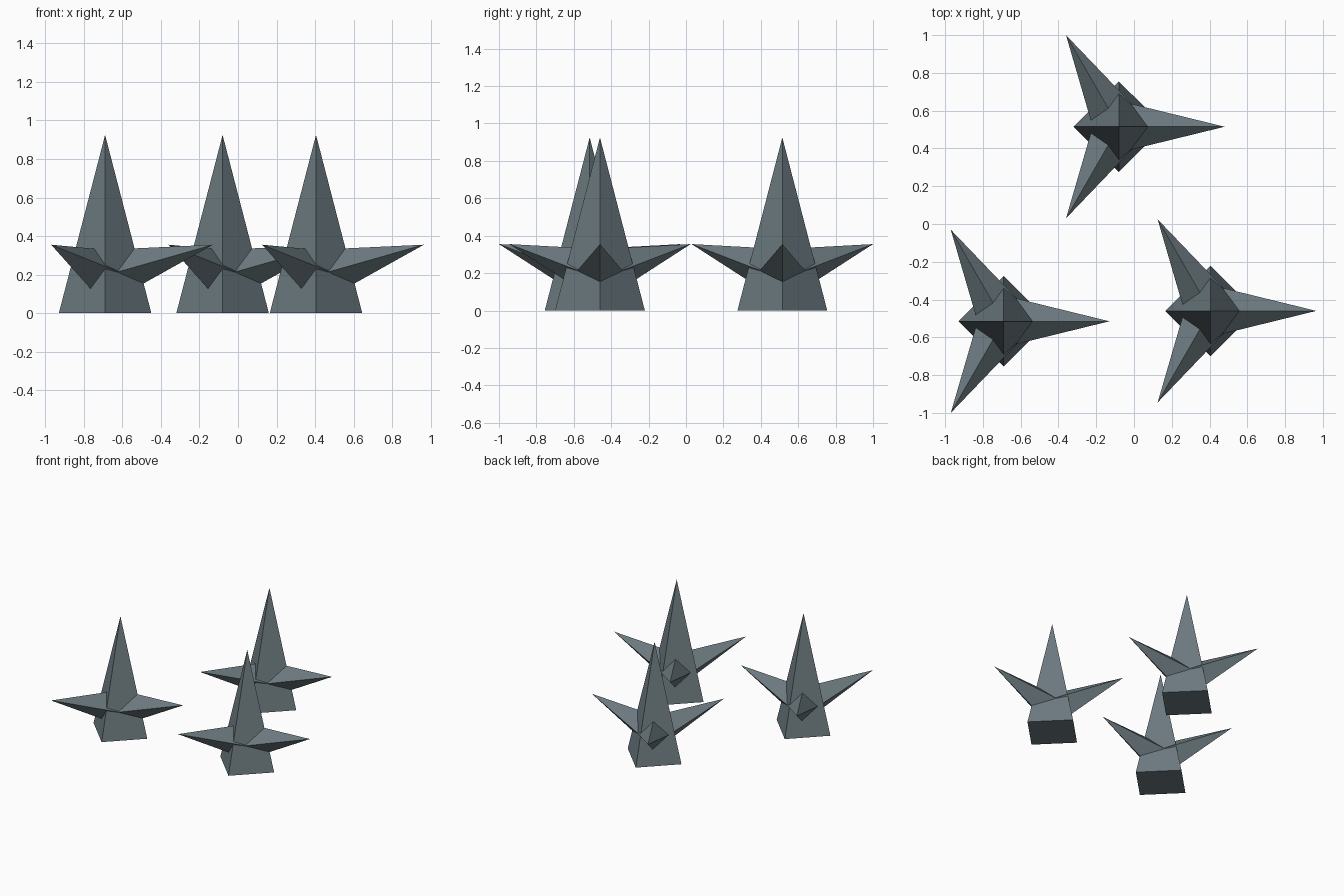
import bpy, bmesh
from math import atan2, hypot, radians
from mathutils import Matrix

if "Cube" in bpy.data.objects:
    bpy.data.objects.remove(bpy.data.objects["Cube"])

metal = bpy.data.materials.new("slate_metal")
metal.diffuse_color = (0.15, 0.195, 0.215, 1)
metal.use_nodes = True
metal.node_tree.nodes["Principled BSDF"].inputs["Base Color"].default_value = metal.diffuse_color

# centres of the three caltrops
CENTRES = [(-0.69, -0.515), (-0.08, 0.515), (0.405, -0.46)]


def spike(name, radius, length, matrix):
    """Four-sided cone with its base centre at the matrix origin."""
    bm = bmesh.new()
    bmesh.ops.create_cone(bm, cap_ends=True, segments=4, radius1=radius, radius2=0,
                          depth=length, matrix=matrix @ Matrix.Translation((0, 0, length / 2)))
    bmesh.ops.remove_doubles(bm, verts=bm.verts, dist=1e-5)
    bmesh.ops.recalc_face_normals(bm, faces=bm.faces)
    mesh = bpy.data.meshes.new(name)
    bm.to_mesh(mesh)
    bm.free()
    mesh.materials.append(metal)
    bpy.context.collection.objects.link(bpy.data.objects.new(name, mesh))


# side prong runs from (root_r, root_z) to (tip_r, tip_z)
root_r, root_z, tip_r, tip_z = 0.07, 0.215, 0.56, 0.355
prong_length = hypot(tip_r - root_r, tip_z - root_z)
tilt = atan2(tip_r - root_r, tip_z - root_z)
prong_pose = Matrix.Translation((root_r, 0, root_z)) @ Matrix.Rotation(tilt, 4, 'Y')

for i, (x, y) in enumerate(CENTRES, 1):
    place = Matrix.Translation((x, y, 0))
    # upright spike
    spike(f"upright_spike_{i}", 0.24, 0.925, place)
    # three side prongs
    for k in range(3):
        spike(f"side_prong_{i}_{k + 1}", 0.12, prong_length,
              place @ Matrix.Rotation(radians(120 * k), 4, 'Z') @ prong_pose)
